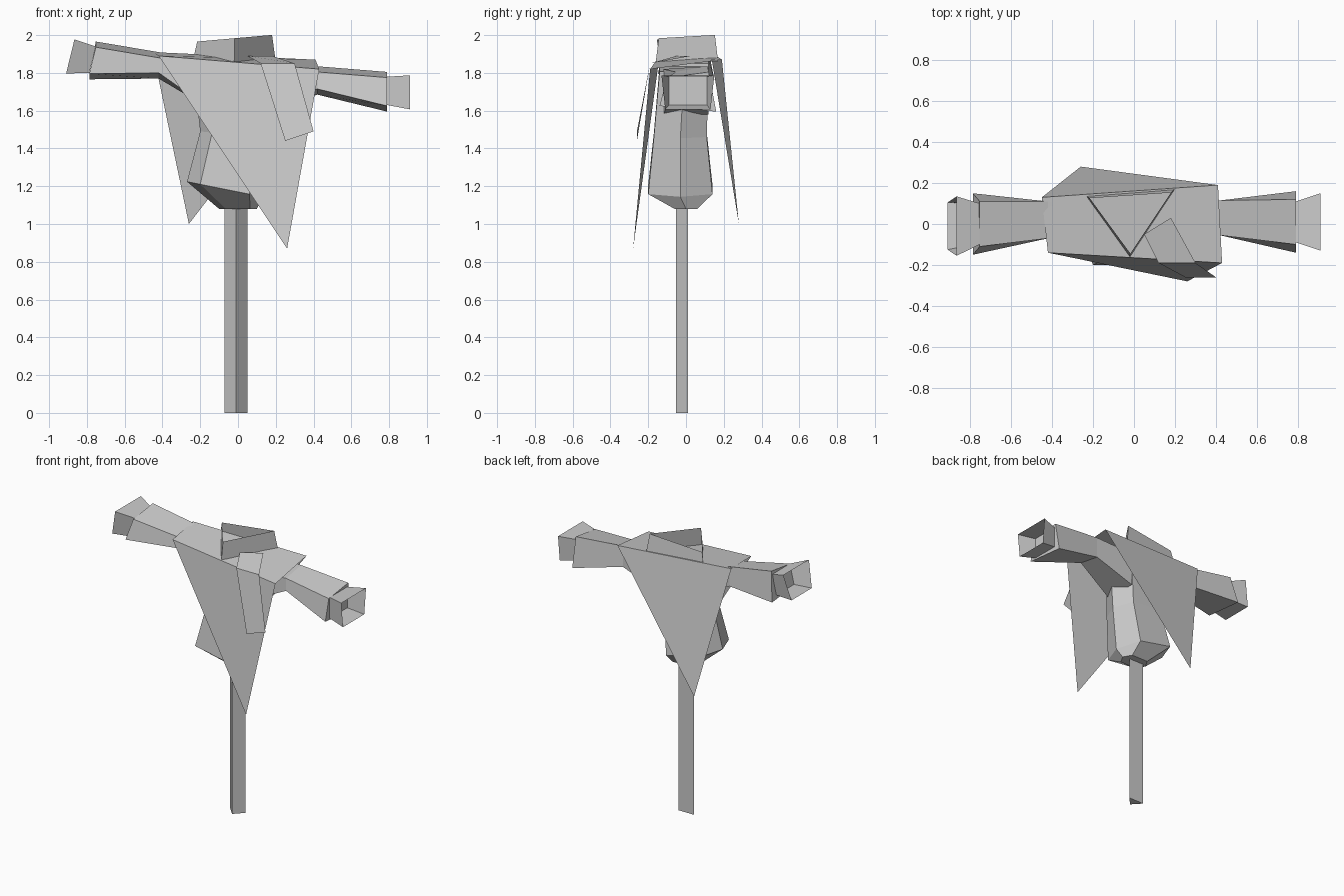
import bpy
import bmesh
from math import cos, sin, tau

cube = bpy.data.objects.get("Cube")
if cube:
    bpy.data.objects.remove(cube, do_unlink=True)

grey = bpy.data.materials.new("plain_grey")
grey.use_nodes = True
grey.diffuse_color = (0.6, 0.6, 0.6, 1)
grey.node_tree.nodes["Principled BSDF"].inputs["Base Color"].default_value = grey.diffuse_color


def finish(name, bm):
    mesh = bpy.data.meshes.new(name)
    bm.to_mesh(mesh)
    bm.free()
    mesh.materials.append(grey)
    bpy.context.collection.objects.link(bpy.data.objects.new(name, mesh))


def loft(name, rings, cap_start=True, cap_end=True):
    """Skin a tube through rings that all have the same number of corners."""
    bm = bmesh.new()
    loops = [[bm.verts.new(point) for point in ring] for ring in rings]
    for lower, upper in zip(loops, loops[1:]):
        for i in range(len(lower)):
            bm.faces.new((lower[i - 1], lower[i], upper[i], upper[i - 1]))
    if cap_start:
        bm.faces.new(loops[0])
    if cap_end:
        bm.faces.new(loops[-1])
    bmesh.ops.recalc_face_normals(bm, faces=bm.faces)
    finish(name, bm)


def sheet(name, points, faces):
    """Join named corners into a thin cloth surface."""
    bm = bmesh.new()
    corners = {key: bm.verts.new(point) for key, point in points.items()}
    for face in faces:
        bm.faces.new([corners[key] for key in face.split()])
    finish(name, bm)


def polygon(sides, x, y, z, x_radius, y_radius, tilt=0):
    """Level or tilted ring with one corner pointing to the front."""
    ring = []
    for i in range(sides):
        angle = tau * i / sides - tau / 4
        across = x + x_radius * cos(angle)
        ring.append((across, y + y_radius * sin(angle), z - tilt * across))
    return ring


def body_ring(x, y, z, x_radius, y_radius, tilt):
    """Six corners: blunt front and back, pointed left and right."""
    ring = []
    for side_x, side_y in ((-1, -1), (1, -1), (1, 0), (1, 1), (-1, 1), (-1, 0)):
        narrowing = 0.65 if side_y else 1
        across = x + side_x * x_radius * narrowing
        ring.append((across, y + side_y * y_radius, z - tilt * across))
    return ring


def arm_ring(x, y, z, width, height, lean=0, taper=0, deepen=0):
    """Four corners; lean slants it, taper narrows the top, deepen drops the back."""
    return [(x + up * lean,
             y + back * (width - up * taper),
             z + up * (height + back * deepen))
            for back, up in ((-1, 1), (1, 1), (1, -1), (-1, -1))]


# Three-sided post
loft("post", [polygon(3, -0.01, -0.01, z, 0.07, 0.043) for z in (0, 1.2)])

# Six-sided sack body, sagging to one side
loft("sack_body", [
    body_ring(x=0, y=0, z=1.08, x_radius=0.1, y_radius=0.06, tilt=0),
    body_ring(x=-0.07, y=-0.03, z=1.17, x_radius=0.2, y_radius=0.17, tilt=0.2),
    body_ring(x=-0.02, y=-0.03, z=1.47, x_radius=0.18, y_radius=0.14, tilt=0.1),
    body_ring(x=-0.02, y=-0.01, z=1.82, x_radius=0.22, y_radius=0.13, tilt=0.1),
])

# Sleeves, from inside the body out to the wrist
flare = {"taper": 0.02, "deepen": 0.015}
loft("right_sleeve", [
    arm_ring(x=-0.15, y=0, z=1.73, width=0.12, height=0.12),
    arm_ring(x=-0.42, y=0.02, z=1.84, width=0.09, height=0.055, deepen=0.015),
    arm_ring(x=-0.77, y=0, z=1.866, width=0.13, height=0.085, lean=0.017, **flare),
])
loft("left_sleeve", [
    arm_ring(x=0.12, y=0, z=1.7, width=0.12, height=0.12),
    arm_ring(x=0.42, y=0.03, z=1.76, width=0.085, height=0.06, deepen=0.015),
    arm_ring(x=0.79, y=0.01, z=1.7, width=0.13, height=0.09, **flare),
])

# Flared cuffs, open at the outer end
loft("right_cuff", [
    arm_ring(x=-0.77, y=0, z=1.87, width=0.1, height=0.07, lean=0.017),
    arm_ring(x=-0.888, y=-0.01, z=1.887, width=0.13, height=0.09, lean=0.022, taper=-0.015),
], cap_end=False)
loft("left_cuff", [
    arm_ring(x=0.79, y=0.01, z=1.705, width=0.1, height=0.075),
    arm_ring(x=0.91, y=0.01, z=1.697, width=0.13, height=0.09, taper=-0.01),
], cap_end=False)

# Cape: a top panel with a pointed flap at the front and the back
sheet("cape", {
    "front_right": (-0.42, -0.14, 1.89),
    "front_left": (0.43, -0.19, 1.82),
    "back_left": (0.41, 0.19, 1.87),
    "back_right": (-0.45, 0.13, 1.91),
    "front_tip": (0.26, -0.28, 0.87),
    "back_tip": (-0.26, 0.28, 1),
}, [
    "front_right front_left back_left back_right",
    "front_left front_right front_tip",
    "back_right back_left back_tip",
])

# Folded strip hanging over the front of the cape
sheet("hanging_strip", {
    "top_right": (0.05, -0.05, 1.89),
    "top_left": (0.18, 0.03, 1.89),
    "fold_right": (0.12, -0.19, 1.85),
    "fold_left": (0.3, -0.19, 1.85),
    "end_right": (0.25, -0.26, 1.44),
    "end_left": (0.4, -0.26, 1.49),
}, [
    "top_right fold_right fold_left top_left",
    "fold_right end_right end_left fold_left",
])

# Open triangular collar with a slanted rim
outline = [(-0.24, 0.14), (-0.02, -0.16), (0.2, 0.17)]
base = [(x, y, 1.86) for x, y in outline]
rim = [(0.9 * x, 0.9 * y, 1.985 + 0.08 * x) for x, y in outline]
loft("collar", [base, rim], cap_start=False, cap_end=False)
